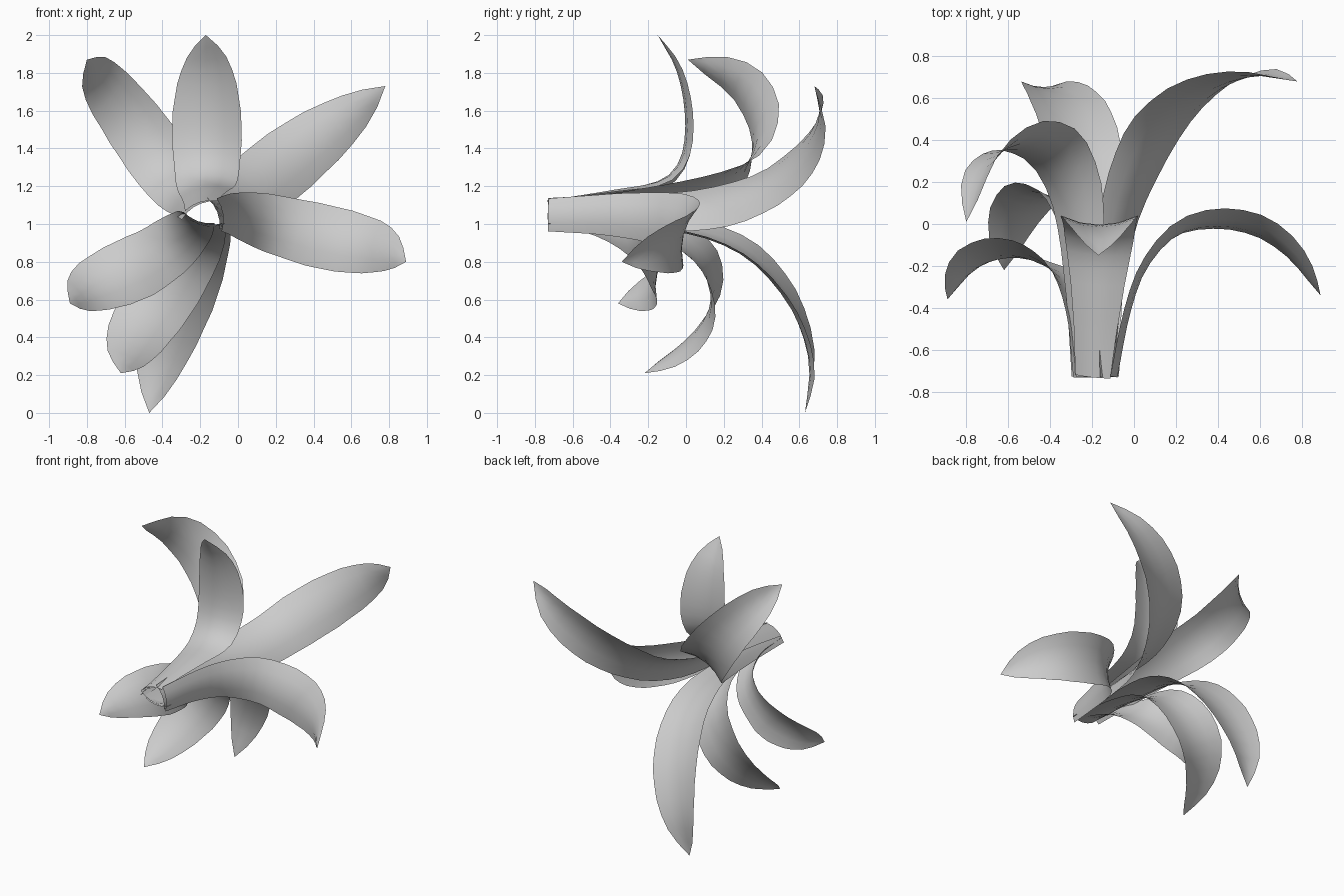
import bpy
from mathutils import Vector

if "Cube" in bpy.data.objects:
    bpy.data.objects.remove(bpy.data.objects["Cube"])

grey = bpy.data.materials.new("petal_grey")
grey.diffuse_color = (0.6, 0.6, 0.6, 1)
grey.use_nodes = True
grey.node_tree.nodes["Principled BSDF"].inputs["Base Color"].default_value = grey.diffuse_color

# shared half-width profile along a petal (position, half width)
WIDTH = [(0, .088), (.15, .105), (.3, .13), (.45, .165), (.6, .185), (.7, .181),
         (.8, .157), (.88, .12), (.94, .073), (1, 0)]
ROWS, COLS, ARCH = 20, 4, 0.24


def lerp_table(table, t):
    for (a, u), (b, v) in zip(table, table[1:]):
        if t <= b:
            return u + (v - u) * (t - a) / (b - a)
    return table[-1][1]


def smooth_path(points):
    """Dense Catmull-Rom path through the points, resampled evenly."""
    p = [Vector(q) for q in points]
    p = [2 * p[0] - p[1]] + p + [2 * p[-1] - p[-2]]
    dense = []
    for a, b, c, d in zip(p, p[1:], p[2:], p[3:]):
        for k in range(20):
            t = k / 20
            dense.append(.5 * (2 * b + (c - a) * t + (2 * a - 5 * b + 4 * c - d) * t * t
                               + (3 * b - a - 3 * c + d) * t ** 3))
    dense.append(p[-2])
    dist = [0]
    for a, b in zip(dense, dense[1:]):
        dist.append(dist[-1] + (b - a).length)
    out, j = [], 0
    for i in range(ROWS + 1):
        s = dist[-1] * i / ROWS
        while j < len(dense) - 2 and dist[j + 1] < s:
            j += 1
        f = (s - dist[j]) / (dist[j + 1] - dist[j])
        out.append(dense[j].lerp(dense[j + 1], min(f, 1)))
    return out


def petal(name, points, side_base, side_mid, scale=1.0):
    """Arched strip along a midline; the side vectors set its roll."""
    path = smooth_path(points)
    sb, sm = Vector(side_base).normalized(), Vector(side_mid).normalized()
    verts, faces = [], []
    for i, c in enumerate(path):
        t = i / ROWS
        tangent = (path[min(i + 1, ROWS)] - path[max(i - 1, 0)]).normalized()
        side = sb.lerp(sm, min(t / .55, 1))
        side = (side - tangent * side.dot(tangent)).normalized()
        keel = side.cross(tangent)
        w = lerp_table(WIDTH, t) * (1 + (scale - 1) * min(t / .5, 1))
        if i == ROWS:
            verts.append(c)
            break
        for k in range(COLS + 1):
            u = 2 * k / COLS - 1
            verts.append(c + side * w * u + keel * w * ARCH * (.5 - u * u))
    n = COLS + 1
    for i in range(ROWS - 1):
        for k in range(COLS):
            a = i * n + k
            faces.append((a, a + 1, a + n + 1, a + n))
    for k in range(COLS):
        a = (ROWS - 1) * n + k
        faces.append((a, a + 1, len(verts) - 1))
    mesh = bpy.data.meshes.new(name)
    mesh.from_pydata(verts, [], faces)
    mesh.materials.append(grey)
    mesh.shade_smooth()
    bpy.context.collection.objects.link(bpy.data.objects.new(name, mesh))


petal("top_petal",
      [(-.2, -.73, 1.105), (-.18, -.37, 1.165), (-.17, -.14, 1.21), (-.165, -.03, 1.3),
       (-.165, .015, 1.45), (-.165, .008, 1.65), (-.165, -.045, 1.84), (-.17, -.15, 2.0)],
      (.18, 0, .06), (1, 0, 0))
petal("upper_left_petal",
      [(-.23, -.73, 1.08), (-.245, -.3, 1.12), (-.28, .1, 1.18), (-.36, .31, 1.275),
       (-.47, .395, 1.43), (-.6, .385, 1.605), (-.73, .26, 1.765), (-.8, .01, 1.87)],
      (.6, 0, .4), (.25, .15, .24), .97)
petal("upper_right_petal",
      [(-.12, -.73, 1.06), (-.1, -.3, 1.07), (-.06, .02, 1.08), (.04, .3, 1.14),
       (.16, .5, 1.25), (.35, .655, 1.4), (.58, .72, 1.57), (.78, .68, 1.73)],
      (.08, 0, -.2), (.3, .02, -.22))
petal("right_petal",
      [(-.09, -.73, 1.05), (-.03, -.42, 1.05), (.05, -.2, 1.035), (.2, -.035, 1.0),
       (.4, .01, .95), (.6, -.03, .905), (.76, -.15, .865), (.89, -.34, .8)],
      (.03, 0, -.2), (-.03, -.045, -.17), .95)
petal("bottom_petal",
      [(-.16, -.73, 1.0), (-.17, -.3, .99), (-.19, .05, .965), (-.235, .33, .85),
       (-.3, .53, .64), (-.37, .635, .42), (-.425, .667, .22), (-.47, .63, 0)],
      (-1, 0, .1), (-.17, 0, .05), 1.03)
petal("lower_left_petal",
      [(-.17, -.73, 1.01), (-.18, -.35, .98), (-.22, -.05, .925), (-.3, .11, .79),
       (-.415, .155, .61), (-.51, .1, .46), (-.58, -.03, .325), (-.62, -.22, .21)],
      (-1, 0, .2), (-.15, .02, .09))
petal("left_petal",
      [(-.21, -.73, 1.025), (-.24, -.45, .985), (-.33, -.25, .905), (-.48, -.155, .805),
       (-.62, -.13, .74), (-.75, -.165, .68), (-.83, -.24, .63), (-.89, -.36, .58)],
      (-.7, 0, .25), (-.07, .045, .16), .95)
